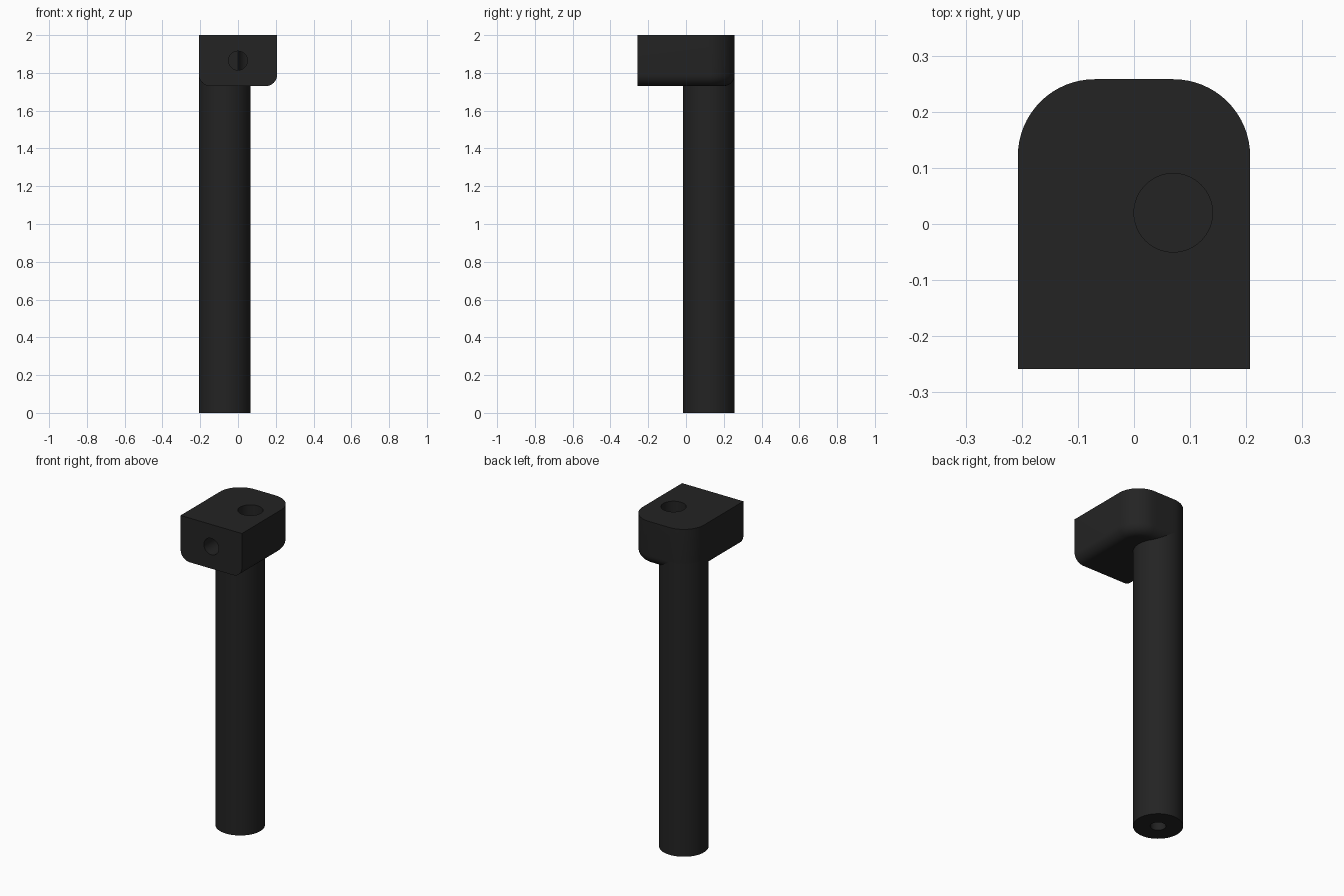
import bpy, bmesh, math
from mathutils import Matrix

if "Cube" in bpy.data.objects:
    bpy.data.objects.remove(bpy.data.objects["Cube"])

black = bpy.data.materials.new("matte black")
black.diffuse_color = (0.017, 0.017, 0.017, 1)
black.use_nodes = True
black.node_tree.nodes["Principled BSDF"].inputs["Base Color"].default_value = black.diffuse_color

W, D = 0.207, 0.258            # half width and half depth of the head
Z0, Z1 = 1.73, 2.0             # head bottom and top
R, FILLET = 0.137, 0.06        # back corner radius, bottom edge fillet
POST = (-W + R, D - R)         # post shares its axis with the back left corner


def finish(name, bm):
    bmesh.ops.recalc_face_normals(bm, faces=bm.faces[:])
    mesh = bpy.data.meshes.new(name)
    bm.to_mesh(mesh)
    bm.free()
    mesh.materials.append(black)
    ob = bpy.data.objects.new(name, mesh)
    bpy.context.collection.objects.link(ob)
    return ob


def cylinder(name, r, center, length, segs=64, rot=None):
    bm = bmesh.new()
    m = Matrix.Translation(center) @ (rot or Matrix())
    bmesh.ops.create_cone(bm, cap_ends=True, segments=segs, radius1=r,
                          radius2=r, depth=length, matrix=m)
    return finish(name, bm)


def cut(ob, cutter):
    mod = ob.modifiers.new("hole", 'BOOLEAN')
    mod.operation = 'DIFFERENCE'
    mod.solver = 'EXACT'
    mod.object = cutter
    cutter.hide_render = True
    bpy.context.view_layer.objects.active = ob
    bpy.ops.object.modifier_apply(modifier=mod.name)
    bpy.data.objects.remove(cutter)


def smooth(ob):
    bpy.ops.object.select_all(action='DESELECT')
    ob.select_set(True)
    bpy.context.view_layer.objects.active = ob
    bpy.ops.object.shade_smooth_by_angle(angle=math.radians(35))


def outline(inset):
    # square front, rounded back corners
    r, n = R - inset, 16
    pts = [(-W + inset, -D), (W - inset, -D)]
    for cx, start in ((W - R, 0), (-W + R, math.pi / 2)):
        for i in range(n + 1):
            a = start + math.pi / 2 * i / n
            pts.append((cx + r * math.cos(a), D - R + r * math.sin(a)))
    return pts


# Head: stacked outlines, the lower ones inset to round the bottom edge
bm = bmesh.new()
levels = []
for i in range(11):
    a = math.pi / 2 * i / 10
    levels.append((FILLET * (1 - math.sin(a)), Z0 + FILLET * (1 - math.cos(a))))
levels.append((0, Z1))
rings = [[bm.verts.new((x, y, z)) for x, y in outline(d)] for d, z in levels]
for low, high in zip(rings, rings[1:]):
    for i in range(len(low)):
        j = (i + 1) % len(low)
        bm.faces.new((low[i], low[j], high[j], high[i]))
bm.faces.new(rings[0][::-1])
bm.faces.new(rings[-1])
head = finish("head", bm)

# Socket in the top and set screw hole in the front
cut(head, cylinder("socket_cutter", 0.07, (0.07, 0.02, 1.95), 0.3))
cut(head, cylinder("screw_cutter", 0.05, (0, -0.14, 1.865), 0.34, 48,
                   Matrix.Rotation(math.pi / 2, 4, 'X')))
smooth(head)

# Post, rising into the rounded corner of the head
top = Z0 + FILLET
post = cylinder("post", R, (*POST, top / 2), top)
cut(post, cylinder("post_hole_cutter", 0.043, (*POST, 0.1), 0.5, 32))
smooth(post)
